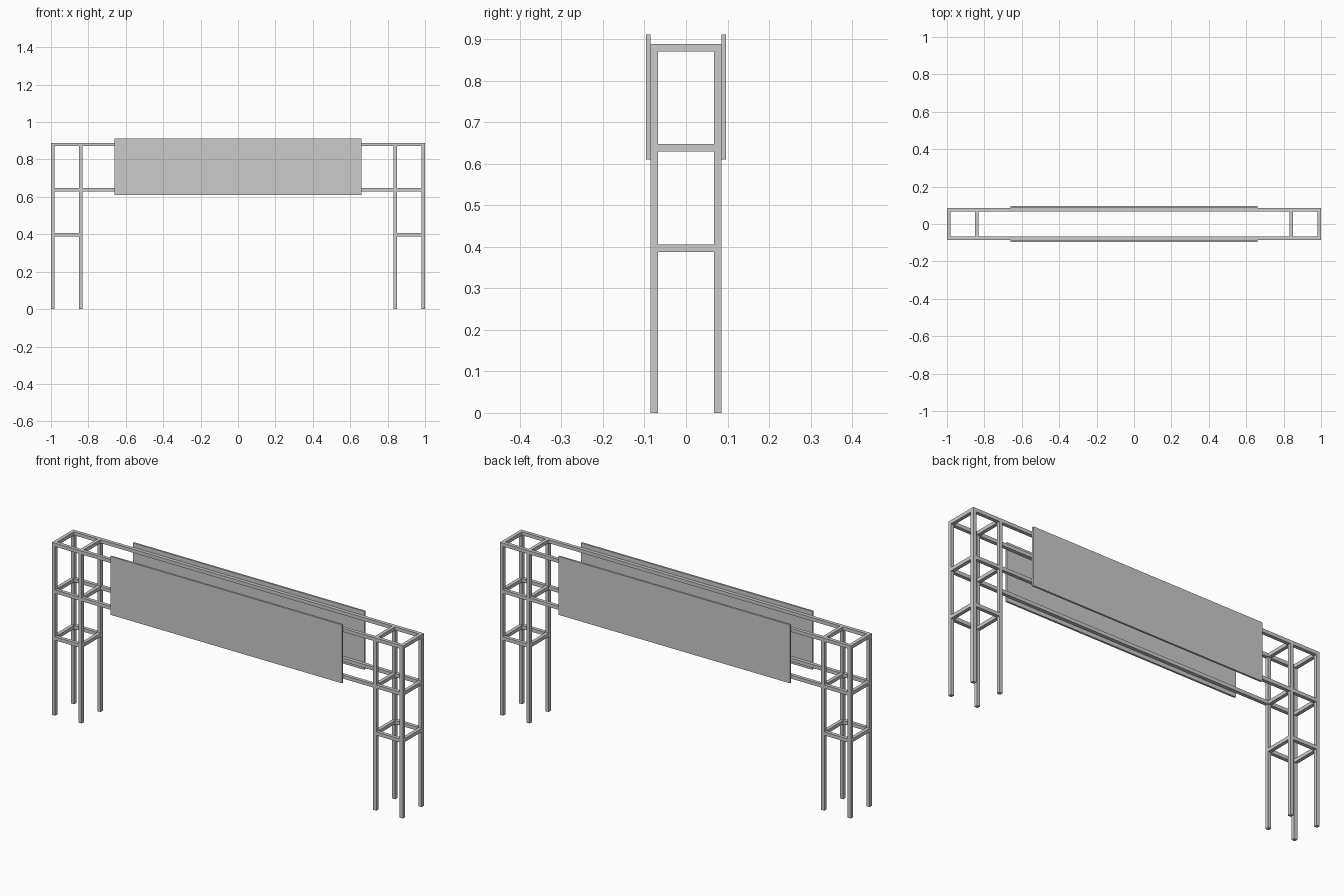
import bpy

if "Cube" in bpy.data.objects:
    bpy.data.objects.remove(bpy.data.objects["Cube"])

W = 0.018                      # square tube width
X_OUT, X_IN, Y = 0.991, 0.84, 0.077
TOP, MID, LOW = 0.88, 0.639, 0.397


def box(name, x0, x1, y0, y1, z0, z1):
    bpy.ops.mesh.primitive_cube_add(
        size=1, location=((x0 + x1) / 2, (y0 + y1) / 2, (z0 + z1) / 2))
    ob = bpy.context.object
    ob.name = name
    ob.scale = (x1 - x0, y1 - y0, z1 - z0)
    bpy.ops.object.transform_apply(location=False, rotation=False, scale=True)
    return ob


h = W / 2
for side, yname in ((-1, "front"), (1, "back")):
    y = side * Y
    # long rails spanning both towers, fitted between the outer posts
    for z, zname in ((TOP, "top"), (MID, "lower")):
        box(f"{yname}_{zname}_rail", -X_OUT + h, X_OUT - h, y - h, y + h, z - h, z + h)
    # sign panel on the outside of the rails
    ya, yb = sorted((side * (Y + h), side * (Y + h + 0.01)))
    box(f"{yname}_panel", -0.66, 0.66, ya, yb, 0.61, 0.911)

for sx, xname in ((-1, "left"), (1, "right")):
    for x, pos in ((sx * X_OUT, "outer"), (sx * X_IN, "inner")):
        # tower posts
        for sy, yname in ((-1, "front"), (1, "back")):
            y = sy * Y
            box(f"{xname}_{yname}_{pos}_post", x - h, x + h, y - h, y + h, 0, TOP + h)
        # cross bars joining front and back posts
        for z, zname in ((TOP, "top"), (MID, "middle"), (LOW, "low")):
            box(f"{xname}_{pos}_{zname}_crossbar", x - h, x + h, -Y + h, Y - h, z - h, z + h)
    # short low braces between outer and inner posts
    xa, xb = sorted((sx * (X_OUT - h), sx * (X_IN + h)))
    for sy, yname in ((-1, "front"), (1, "back")):
        y = sy * Y
        box(f"{xname}_{yname}_low_brace", xa, xb, y - h, y + h, LOW - h, LOW + h)
